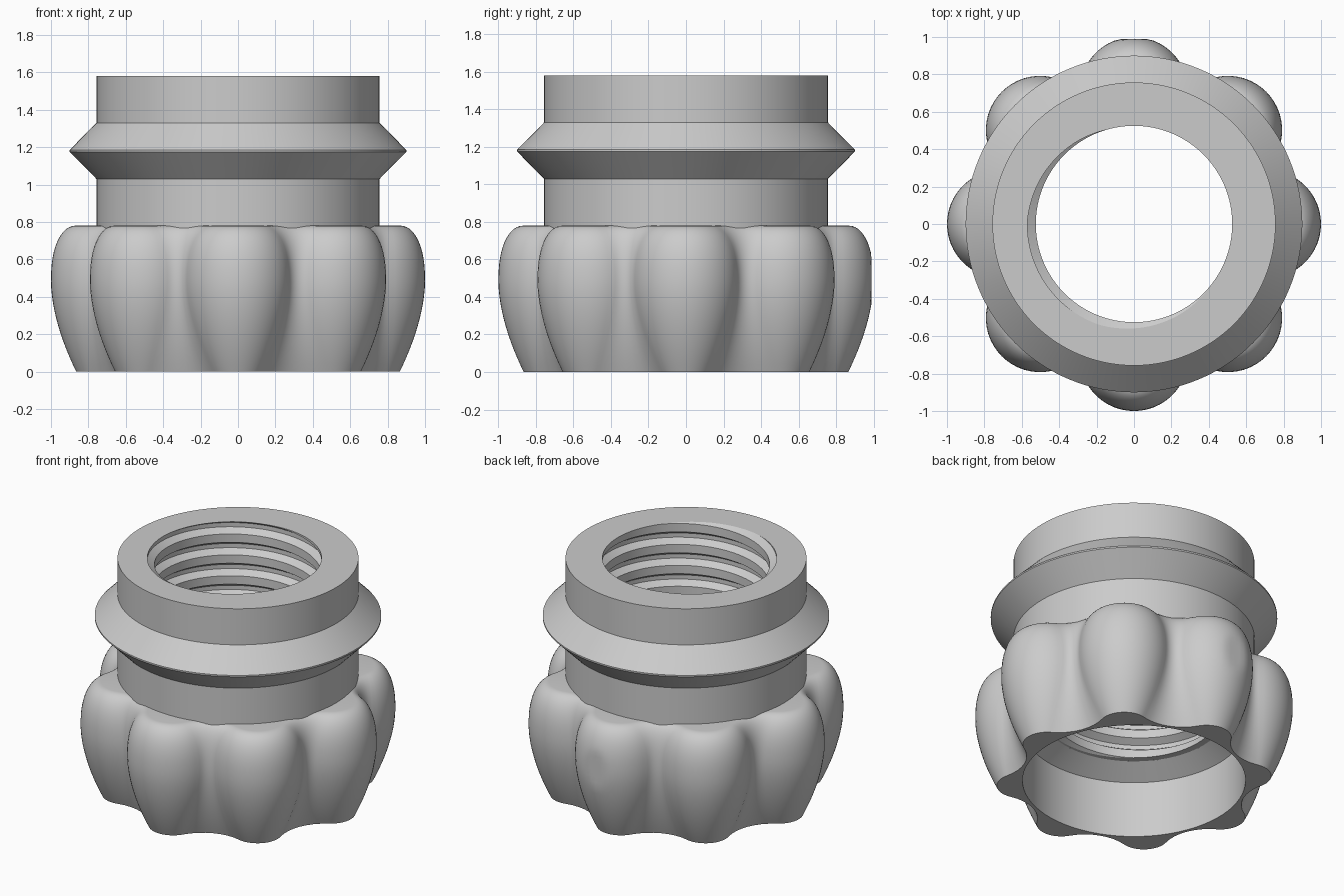
import bpy, bmesh, math
from math import sin, cos, pi, sqrt, atan2

if "Cube" in bpy.data.objects:
    bpy.data.objects.remove(bpy.data.objects["Cube"], do_unlink=True)

grey = bpy.data.materials.new("grey")
grey.use_nodes = True
grey.diffuse_color = (0.6, 0.6, 0.6, 1)
grey.node_tree.nodes["Principled BSDF"].inputs["Base Color"].default_value = (0.6, 0.6, 0.6, 1)


def finish(bm, name, angle):
    """Turn a bmesh into a smooth shaded object with sharp edges kept."""
    bmesh.ops.remove_doubles(bm, verts=bm.verts, dist=1e-5)
    mesh = bpy.data.meshes.new(name)
    bm.to_mesh(mesh)
    bm.free()
    mesh.materials.append(grey)
    ob = bpy.data.objects.new(name, mesh)
    bpy.context.collection.objects.link(ob)
    bpy.ops.object.select_all(action='DESELECT')
    ob.select_set(True)
    bpy.context.view_layer.objects.active = ob
    bpy.ops.object.shade_smooth_by_angle(angle=math.radians(angle))
    return ob


def skin(bm, rows, closed=True):
    """Join successive rows of points with quads."""
    vrows = [[bm.verts.new(p) for p in row] for row in rows]
    for a, b in zip(vrows, vrows[1:]):
        n = len(a)
        for i in range(n if closed else n - 1):
            j = (i + 1) % n
            bm.faces.new((a[i], a[j], b[j], b[i]))


def circle(r, z, angles):
    return [(r * cos(a), r * sin(a), z) for a in angles]


SEG = 128
TURN = [2 * pi * i / SEG for i in range(SEG)]

# Collar with its pointed rib
bm = bmesh.new()
collar_profile = [(0.757, 0.70), (0.757, 1.03), (0.9, 1.175), (0.9, 1.185),
                  (0.757, 1.33), (0.757, 1.58)]
skin(bm, [circle(r, z, TURN) for r, z in collar_profile])
finish(bm, "collar", 30)

# Lobed grip: eight round lobes joined by tangent fillets
LOBES, DIST, HALF = 8, 0.71, pi / 8


def outline(peak, z):
    s = peak - DIST
    valley = 0.725 + 0.1 * (s - 0.16) / 0.13
    dc = DIST * cos(HALF)
    rho = (s * s - DIST ** 2 - valley ** 2 + 2 * dc * valley) / (2 * (valley - dc - s))
    fx, fy = (valley + rho) * cos(HALF), (valley + rho) * sin(HALF)
    reach = atan2(fy, fx - DIST)
    pts = []
    for k in range(-10, 11):
        a = reach * k / 10
        pts.append((DIST + s * cos(a), s * sin(a)))
    start, sweep = reach + pi, 2 * (HALF + pi - (reach + pi))
    for k in range(1, 8):
        a = start + sweep * k / 8
        pts.append((fx + rho * cos(a), fy + rho * sin(a)))
    ring = []
    for i in range(LOBES):
        c, d = cos(2 * HALF * i), sin(2 * HALF * i)
        # the back lobe carries a small flat
        ring += [(x * c - y * d, min(x * d + y * c, 0.988), z) for x, y in pts]
    return ring


def peak_at(z):
    if z < 0.48:
        return 1 - 0.135 * ((0.48 - z) / 0.48) ** 1.75
    return 0.87 + 0.13 * sqrt(max(0, 1 - ((z - 0.48) / 0.3) ** 2.4))


bm = bmesh.new()
heights = [0.48 * i / 12 for i in range(12)] + [0.48 + 0.3 * sin(pi / 2 * i / 14) for i in range(15)]
rows = [outline(peak_at(z), z) for z in heights]
angles = [atan2(y, x) for x, y, z in rows[0]]
bore = [circle(0.57, 0.47, angles), circle(0.70, 0.39, angles), circle(0.70, 0, angles)]
skin(bm, bore + rows + [circle(0.70, 0.78, angles)])
finish(bm, "lobed_grip", 35)

# Internal thread: rows climb along the helix and are clipped at both ends
PITCH, Z_LOW, Z_TOP = 0.145, 0.47, 1.58
ROOT, CREST = 0.57, 0.525


def thread_radius(t):
    t = abs((t + 0.5) % 1 - 0.5)
    return ROOT + (CREST - ROOT) * min(1, max(0, (t - 0.1) / 0.2))


loop = [2 * pi * i / SEG for i in range(SEG + 1)]
rows = [circle(ROOT, Z_LOW, loop)]
for turn in range(-10, 3):
    for t in (-0.3, -0.1, 0.1, 0.3):
        row = []
        for a in loop:
            shift = a / (2 * pi) - 215 / 360
            z = min(Z_TOP, max(Z_LOW, Z_TOP + PITCH * (turn + t + shift)))
            r = thread_radius((z - Z_TOP) / PITCH - shift)
            row.append((r * cos(a), r * sin(a), z))
        rows.append(row)
rows.append(circle(0.757, Z_TOP, loop))
bm = bmesh.new()
skin(bm, rows[::-1], closed=False)
bmesh.ops.dissolve_degenerate(bm, dist=1e-5, edges=bm.edges)
bmesh.ops.recalc_face_normals(bm, faces=bm.faces)
top = max(bm.faces, key=lambda f: f.calc_center_median().z)
if top.normal.z < 0:
    bmesh.ops.reverse_faces(bm, faces=bm.faces)
finish(bm, "threaded_bore", 25)
